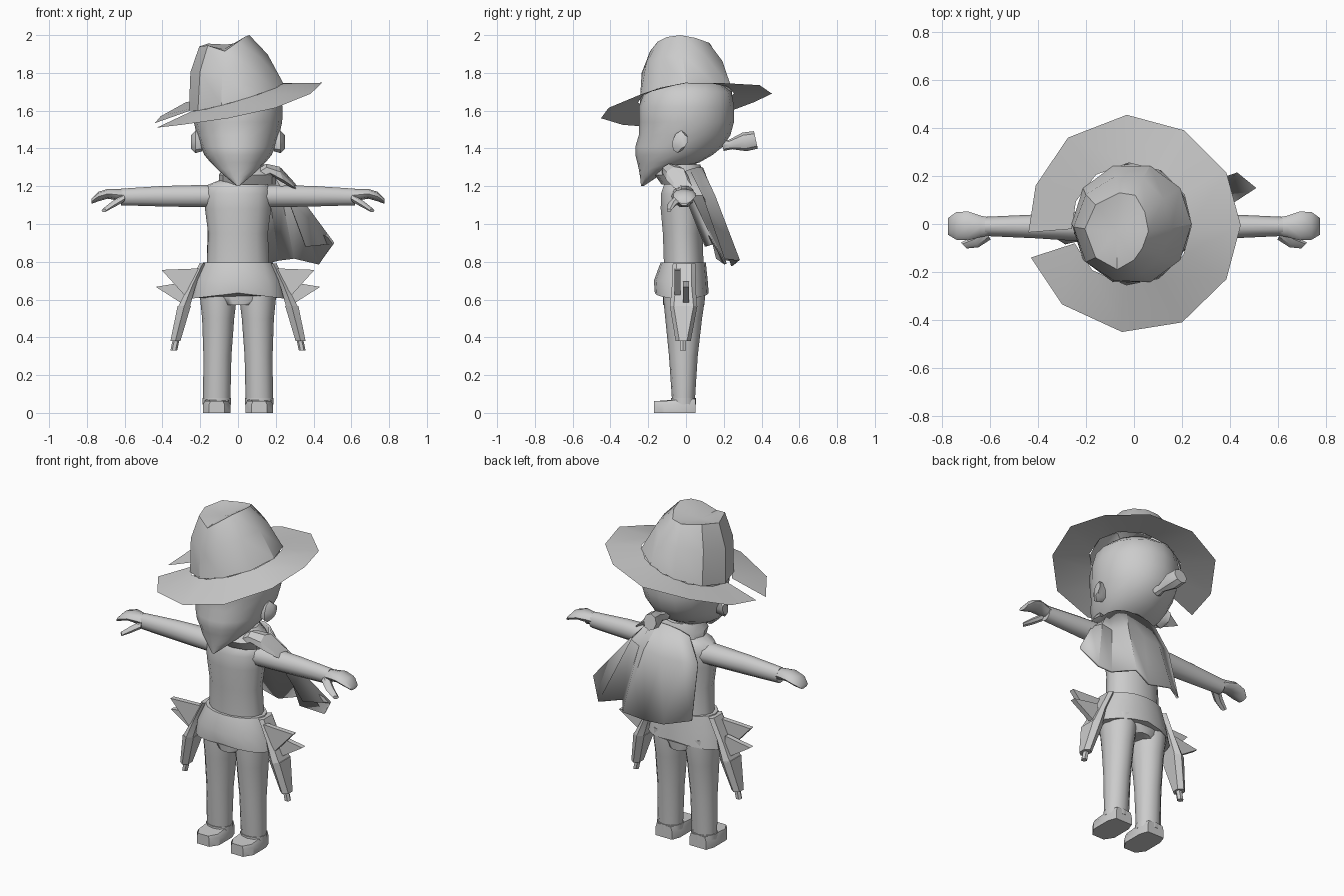
import bpy, bmesh, math
from mathutils import Vector as V

grey = bpy.data.materials.new("plain grey")
grey.diffuse_color = (0.6, 0.6, 0.6, 1)


def finish(name, bm, angle=40, recalc=True):
    if recalc:
        bmesh.ops.recalc_face_normals(bm, faces=bm.faces)
    me = bpy.data.meshes.new(name)
    bm.to_mesh(me)
    bm.free()
    me.materials.append(grey)
    ob = bpy.data.objects.new(name, me)
    bpy.context.collection.objects.link(ob)
    bpy.ops.object.select_all(action='DESELECT')
    ob.select_set(True)
    bpy.context.view_layer.objects.active = ob
    bpy.ops.object.shade_smooth_by_angle(angle=math.radians(angle))
    return ob


def ring(c, u, v, n=12):
    """Ellipse of points around c spanned by half axes u and v."""
    c, u, v = V(c), V(u), V(v)
    return [c + u * math.cos(2 * math.pi * i / n) + v * math.sin(2 * math.pi * i / n) for i in range(n)]


def flat(z, x0, x1, y0, y1, n=12):
    """Horizontal ellipse filling a box."""
    return ring(((x0 + x1) / 2, (y0 + y1) / 2, z), ((x1 - x0) / 2, 0, 0), (0, (y1 - y0) / 2, 0), n)


def loft(name, rings, angle=40, closed=True, caps=(True, True)):
    """Skin a list of equally long point loops."""
    bm = bmesh.new()
    rows = [[bm.verts.new(p) for p in r] for r in rings]
    n = len(rows[0])
    for a, b in zip(rows, rows[1:]):
        for i in range(n if closed else n - 1):
            j = (i + 1) % n
            bm.faces.new((a[i], a[j], b[j], b[i]))
    if closed and caps[0]:
        bm.faces.new(rows[0])
    if closed and caps[1]:
        bm.faces.new(rows[-1])
    return finish(name, bm, angle)


def prism(name, pts, depth):
    """Extrude an outline along depth."""
    return loft(name, [[V(p) - V(depth) / 2 for p in pts], [V(p) + V(depth) / 2 for p in pts]], 20)


# head with a pointed face cover
loft("head", [flat(z, -w, w, a, b, 16) for z, w, a, b in (
    (1.20, .006, -.238, -.226), (1.25, .065, -.243, -.15), (1.29, .11, -.25, -.07),
    (1.325, .145, -.258, .07), (1.365, .178, -.268, .14), (1.41, .198, -.268, .195),
    (1.47, .218, -.25, .235), (1.54, .234, -.25, .254), (1.62, .236, -.25, .255),
    (1.70, .22, -.22, .24), (1.76, .15, -.15, .16))], 50)

# ears and tied hair
for s, side in ((1, "left"), (-1, "right")):
    loft(side + "_ear", [ring((s * x, y, 1.435), (0, r, 0), (0, .01, h), 8) for x, y, r, h in (
        (.19, -.03, .03, .05), (.225, -.035, .038, .06), (.25, -.015, .025, .035))])
loft("hair_tail", [ring((x, y, z), (r, 0, 0), (0, -.01, r * 1.1), 8) for x, y, z, r in (
    (0, .19, 1.42, .03), (0, .235, 1.42, .022), (-.01, .31, 1.435, .045), (-.02, .37, 1.445, .042))])

# hat brim, rim split on one side
rim = [(-.44, -.035, 1.534), (-.41, .16, 1.57), (-.275, .36, 1.645), (-.03, .455, 1.69),
       (.21, .39, 1.735), (.385, .215, 1.745), (.445, -.005, 1.748), (.385, -.23, 1.69),
       (.2, -.41, 1.615), (-.05, -.45, 1.56), (-.3, -.335, 1.525), (-.43, -.14, 1.51)]


def band(x, y):
    return V((x, y, 1.675 + .29 * x + .09 * y))


inner = []
for x, y, z in rim:
    d = math.hypot(x + .01, y)
    inner.append(band(-.01 + (x + .01) / d * .25, y / d * .255))
loft("hat_brim", [[V(p) for p in rim], inner], 30, closed=False)

# hat crown with a pinched top
top = [(-.205, -.02, 1.94), (-.16, .08, 1.955), (-.06, .13, 1.95), (.005, .12, 1.96),
       (.045, .05, 1.985), (.06, -.03, 2.0), (.035, -.1, 1.99), (0, -.15, 1.965),
       (-.07, -.19, 1.915), (-.16, -.14, 1.945)]
low, mid = [], []
for i, p in enumerate(top):
    a = math.pi - 2 * math.pi * i / len(top)
    b = band(-.01 + .25 * math.cos(a), .255 * math.sin(a))
    low.append(b)
    m = b.lerp(V(p), .6)
    out = V((math.cos(a), math.sin(a), 0))
    mid.append(m + out * .025)
crown = loft("hat_crown", [low, mid, [V(p) for p in top]], 35, caps=(False, False))
bm = bmesh.new()
rv = [bm.verts.new(p) for p in top]
dip = bm.verts.new((-.075, -.03, 1.925))
for i in range(len(rv)):
    bm.faces.new((rv[i], rv[(i + 1) % len(rv)], dip))
finish("hat_top", bm, 40)

# torso and neck
loft("torso", [flat(z, -w, w, a, b, 14) for z, w, a, b in (
    (.72, .165, -.12, .1), (.80, .165, -.12, .095), (.95, .158, -.125, .09), (1.08, .175, -.137, .1),
    (1.16, .178, -.135, .1), (1.205, .165, -.12, .09), (1.235, .09, -.1, .075))], 50)
loft("neck", [flat(z, -.075, .075, -.1, .06, 10) for z in (1.2, 1.36)])

# neck scarf loop and shoulder knot
loft("scarf_loop", [flat(z, -a, a + e, y0, y1, 12) for z, a, e, y0, y1 in (
    (1.21, .1, .1, -.13, .1), (1.26, .1, .1, -.165, .1), (1.315, .07, .07, -.12, .075))], 30)
loft("scarf_knot", [ring((x, y, z), (.01, r, 0), (-.02, 0, h), 7) for x, y, z, r, h in (
    (.10, -.10, 1.25, .03, .02), (.17, -.08, 1.285, .05, .035), (.24, -.05, 1.255, .06, .05),
    (.30, -.02, 1.205, .05, .03))], 25)

# shoulder cape hanging in folds, from front edge round the back
cape_top = [(.2, -.07, 1.25), (.22, -.03, 1.27), (.2, .02, 1.29), (.17, .06, 1.30),
            (.12, .085, 1.30), (.05, .09, 1.30), (-.02, .09, 1.29), (-.08, .085, 1.27)]
cape_mid = [(.27, .0, 1.13), (.325, .03, 1.15), (.30, .09, 1.15), (.24, .10, 1.13),
            (.17, .155, 1.15), (.06, .155, 1.13), (-.06, .14, 1.13), (-.155, .11, 1.13)]
cape_low = [(.36, .10, .88), (.51, .15, .90), (.43, .215, .79), (.30, .17, .82),
            (.22, .285, .81), (.10, .25, .78), (-.04, .27, .80), (-.165, .18, .82)]
cape = loft("cape", [[V(p) for p in r] for r in (cape_top, cape_mid, cape_low)], 25, closed=False)
cape.modifiers.new("thickness", 'SOLIDIFY').thickness = .012

# wide belt, dipping to the sides
n = 16
rows = []
for z, hx, y0, y1, drop in ((.795, .185, -.135, .105, 0), (.70, .225, -.17, .115, 0), (.635, .245, -.165, .12, .03)):
    r = flat(z, -hx, hx, y0, y1, n)
    rows.append([p + V((0, 0, -drop * abs(p.x) / hx)) for p in r])
loft("belt", rows, 35)
loft("hips", [flat(z, -w, w, -.125, .1, 14) for z, w in ((.57, .09), (.62, .2), (.72, .2))], 50)

for s, side in ((1, "left"), (-1, "right")):
    # sleeve and hand
    loft(side + "_arm", [ring((s * x, y, z), (0, ry, 0), (0, 0, rz), 10) for x, y, z, ry, rz in (
        (.11, -.01, 1.145, .07, .06), (.18, -.01, 1.148, .065, .062), (.40, -.01, 1.147, .05, .057),
        (.62, -.01, 1.143, .04, .046))], 50)
    loft(side + "_hand", [ring((s * x, y, z), (0, ry, 0), (0, 0, rz), 8) for x, y, z, ry, rz in (
        (.59, -.01, 1.15, .035, .035), (.64, -.01, 1.155, .045, .03), (.69, -.008, 1.16, .06, .026),
        (.74, -.008, 1.145, .058, .025), (.775, -.01, 1.12, .035, .013))], 45)
    loft(side + "_thumb", [ring((s * x, y, z), (s * .012, r, 0), (0, 0, r * .8), 6) for x, y, z, r in (
        (.61, -.04, 1.135, .025), (.66, -.075, 1.105, .022), (.71, -.09, 1.072, .012))])
    # trouser leg, cuff and shoe
    loft(side + "_leg", [flat(z, min(s * a, s * b), max(s * a, s * b), c, d) for z, a, b, c, d in (
        (.03, .045, .18, -.07, .045), (.08, .04, .185, -.075, .048), (.3, .035, .183, -.09, .062),
        (.5, .02, .19, -.11, .085), (.6, .008, .2, -.12, .1), (.66, .005, .2, -.12, .1))], 50)
    loft(side + "_cuff", [flat(z, s * .1125 - .076, s * .1125 + .076, -.08, .053) for z in (.045, .078)])
    loft(side + "_shoe", [[(s * .1125 + x * w, y, z if y < -.1 or z < .05 else z + .012) for x, y in (
        (-.055, .05), (.055, .05), (.073, .0), (.073, -.12), (.04, -.17), (-.04, -.17), (-.073, -.12), (-.073, .0))]
        for z, w in ((0, 1), (.045, 1), (.062, .85))], 30)
    # holster hanging from a slanted strap
    def box(x0, x1, y0, y1, z):
        return [(s * x0, y0 + .02, z), (s * x0, y1 - .02, z), ((s * (x0 + x1) / 2), y1, z),
                (s * x1, y1 - .02, z), (s * x1, y0 + .02, z), ((s * (x0 + x1) / 2), y0, z)]
    loft(side + "_strap", [box(.17, .205, -.07, .05, .79), box(.225, .262, -.075, .05, .67),
                           box(.255, .318, -.085, .06, .56)], 25)
    loft(side + "_holster", [box(.25, .32, -.085, .06, .565), box(.305, .358, -.055, .025, .38)], 25)
    loft(side + "_barrel", [ring((s * x, -.015, z), (.018, 0, 0), (0, .018, 0), 6)
                            for x, z in ((.325, .40), (.34, .33))])
    # pointed fins above the holster
    prism(side + "_upper_fin", [(s * .2, -.045, .765), (s * .405, -.045, .757), (s * .285, -.045, .625),
                                (s * .25, -.045, .64)], (0, .03, 0))
    prism(side + "_lower_fin", [(s * .27, .0, .695), (s * .435, .0, .667), (s * .29, .0, .575),
                                (s * .265, .0, .58)], (0, .03, 0))
